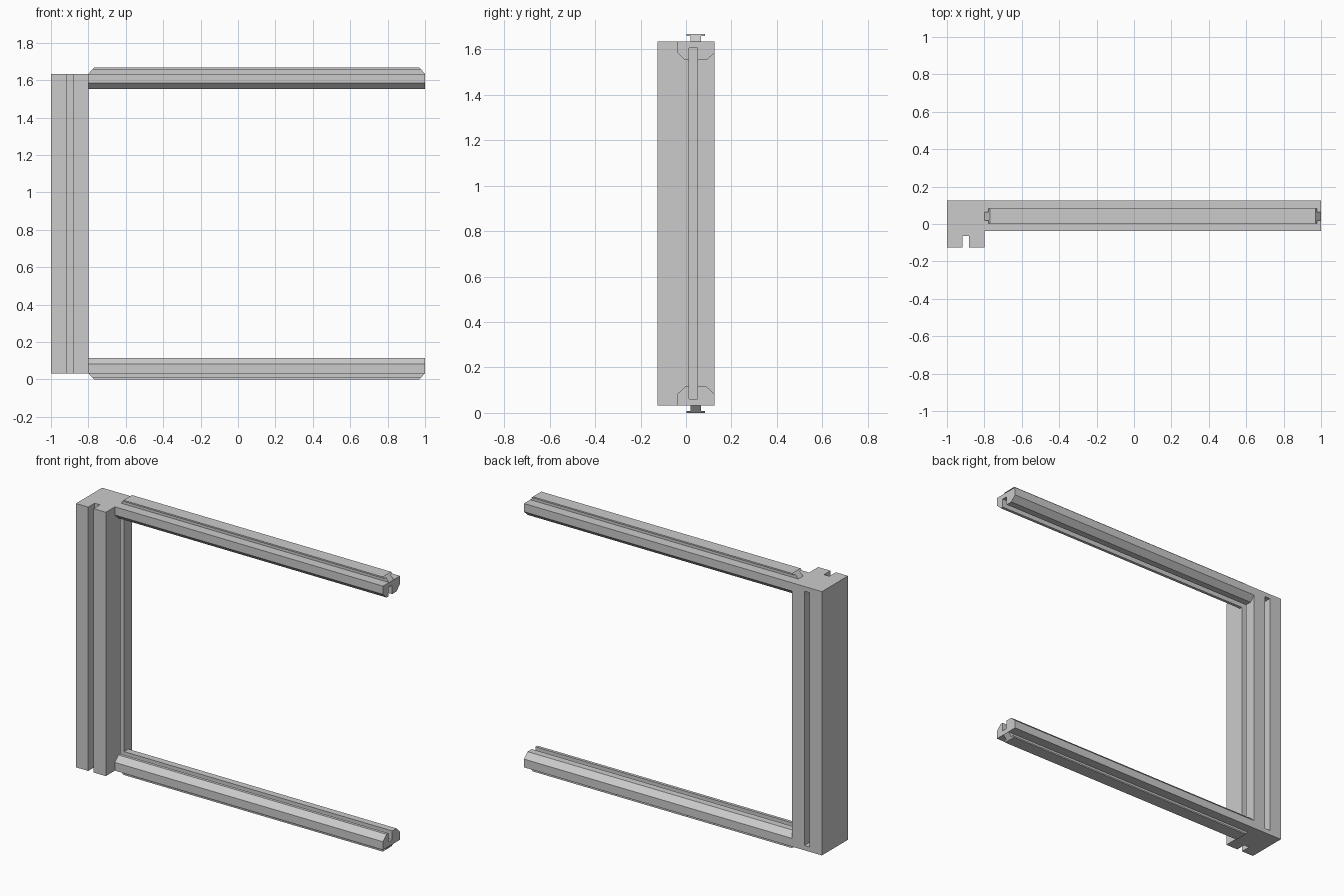
import bpy
import bmesh

cube = bpy.data.objects.get("Cube")
if cube:
    bpy.data.objects.remove(cube, do_unlink=True)

grey = bpy.data.materials.new("plain grey")
grey.use_nodes = True
colour = (0.6, 0.6, 0.6, 1)
grey.diffuse_color = colour
grey.node_tree.nodes["Principled BSDF"].inputs["Base Color"].default_value = colour


def prism(name, profile, start, end):
    """Join two copies of a profile, each placed by its own function."""
    bm = bmesh.new()
    a = [bm.verts.new(start(u, v)) for u, v in profile]
    b = [bm.verts.new(end(u, v)) for u, v in profile]
    bm.faces.new(a)
    bm.faces.new(b[::-1])
    for i in range(len(a)):
        j = (i + 1) % len(a)
        bm.faces.new((a[i], b[i], b[j], a[j]))
    bmesh.ops.recalc_face_normals(bm, faces=bm.faces[:])
    mesh = bpy.data.meshes.new(name)
    bm.to_mesh(mesh)
    bm.free()
    mesh.materials.append(grey)
    obj = bpy.data.objects.new(name, mesh)
    bpy.context.collection.objects.link(obj)
    return obj


HEIGHT = 1.667          # overall height
LOW, HIGH = 0.033, 1.634  # ends of the post
LEFT, RIGHT = -0.8, 1.0   # ends of the rails


# Post with an open front groove
post_profile = [(-1, -.125), (-.918, -.125), (-.918, -.063), (-.882, -.063),
                (-.882, -.125), (LEFT, -.125), (LEFT, .125), (-1, .125)]
post = prism("post", post_profile,
             lambda x, y: (x, y, LOW), lambda x, y: (x, y, HIGH))


# Stopped grooves in the inner and back faces of the post
def cut_groove(x0, x1, y0, y1):
    box = [(x0, y0), (x1, y0), (x1, y1), (x0, y1)]
    cutter = prism("groove_cutter", box,
                   lambda x, y: (x, y, .062), lambda x, y: (x, y, HEIGHT - .062))
    cutter.hide_render = True
    mod = post.modifiers.new("groove", 'BOOLEAN')
    mod.operation = 'DIFFERENCE'
    mod.solver = 'EXACT'
    mod.object = cutter
    bpy.context.view_layer.objects.active = post
    bpy.ops.object.modifier_apply(modifier=mod.name)
    bpy.data.objects.remove(cutter, do_unlink=True)


cut_groove(-.845, -.75, .014, .05)
cut_groove(-.918, -.882, .063, .2)

# Rails: chamfered and grooved on the inside, T-shaped tongue on the outside
rail_profile = [(-.038, .033), (.125, .033), (.125, .083), (.091, .115),
                (.05, .115), (.05, .062), (.014, .062), (.014, .115),
                (-.004, .115), (-.038, .083)]
tongue_profile = [(.02, .033), (.02, .009), (.002, .009), (.002, 0),
                  (.083, 0), (.083, .009), (.065, .009), (.065, .033)]

for side, flip in (("bottom", False), ("top", True)):
    def height(z, flip=flip):
        return HEIGHT - z if flip else z

    prism(side + "_rail", rail_profile,
          lambda y, z: (LEFT, y, height(z)),
          lambda y, z: (RIGHT, y, height(z)))
    # the tongue ends slope inwards
    prism(side + "_tongue", tongue_profile,
          lambda y, z: (LEFT + (LOW - z) * .9, y, height(z)),
          lambda y, z: (RIGHT - (LOW - z) * .9, y, height(z)))
